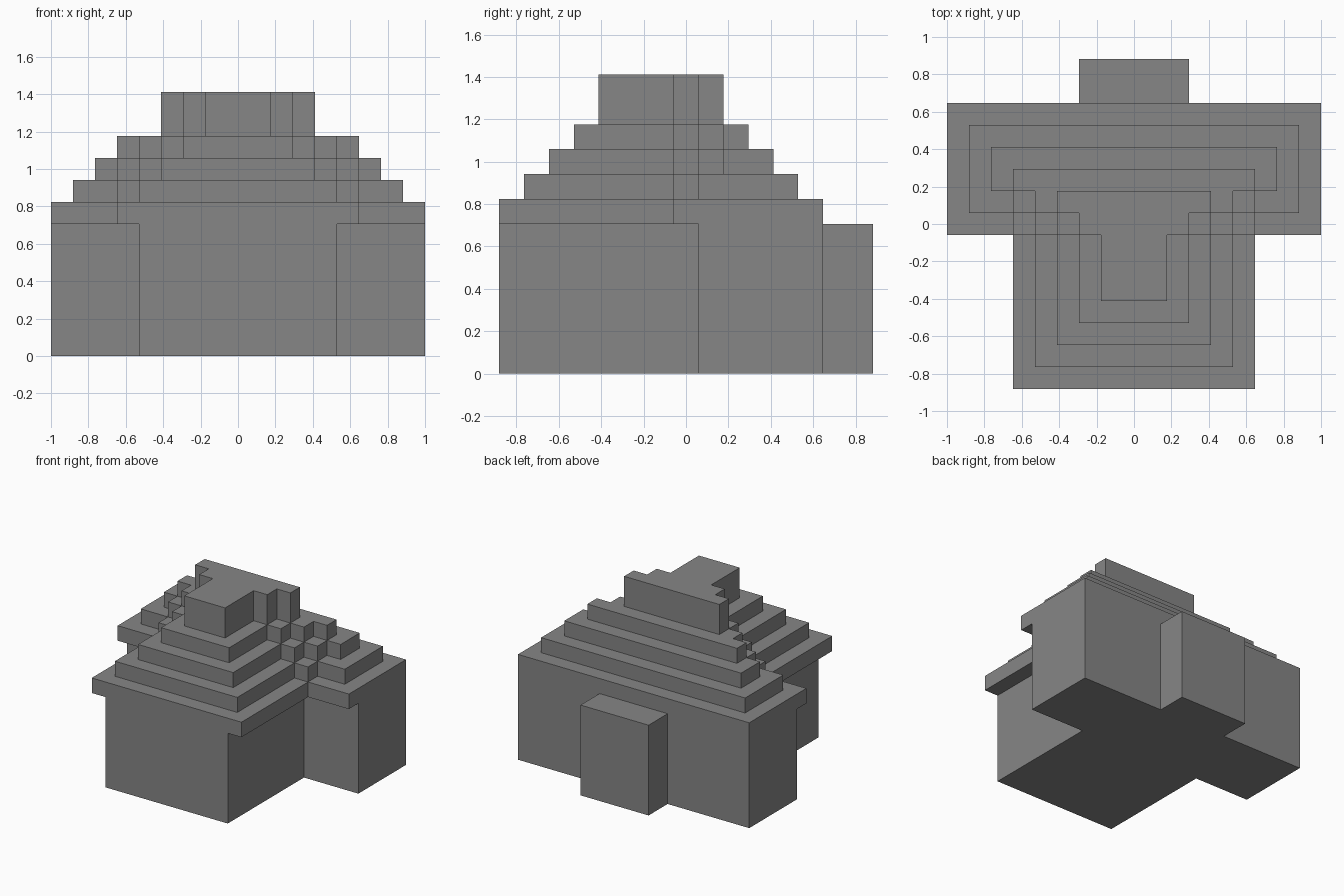
import bpy
import bmesh

cube = bpy.data.objects.get("Cube")
if cube:
    bpy.data.objects.remove(cube, do_unlink=True)

U = 2 / 17  # one building block

stone = bpy.data.materials.new("stone grey")
stone.use_nodes = True
grey = (0.24, 0.24, 0.24, 1)
stone.diffuse_color = grey
stone.node_tree.nodes["Principled BSDF"].inputs["Base Color"].default_value = grey


def prism(name, back, rows, z0, z1):
    """Extrude a symmetric plan; rows run back to front as (half width, front y), in blocks."""
    right, y = [], back
    for half, front in rows:
        right += [(half, y), (half, front)]
        y = front
    plan = right + [(-x, y) for x, y in reversed(right)]
    bm = bmesh.new()
    base = bm.faces.new([bm.verts.new((x * U, y * U, z0 * U)) for x, y in plan])
    extruded = bmesh.ops.extrude_face_region(bm, geom=[base], use_keep_orig=True)
    top = [v for v in extruded["geom"] if isinstance(v, bmesh.types.BMVert)]
    bmesh.ops.translate(bm, verts=top, vec=(0, 0, (z1 - z0) * U))
    bmesh.ops.recalc_face_normals(bm, faces=bm.faces[:])
    mesh = bpy.data.meshes.new(name)
    bm.to_mesh(mesh)
    bm.free()
    mesh.materials.append(stone)
    obj = bpy.data.objects.new(name, mesh)
    bpy.context.collection.objects.link(obj)


# T-shaped walls and the chimney block behind them
prism("walls", 5.5, [(8.5, 0.5), (4.5, -7.5)], 0, 6)
prism("back_block", 7.5, [(2.5, 5.5)], 0, 6)

# Stepped roof: each tier shrinks by one block, with stairs filling the valleys
for k in range(5):
    back = 5.5 - k
    rows = [(8.5 - k, k - 0.5)]
    rows += [(6.5 - k + j, j - 0.5) for j in reversed(range(k))]
    rows += [(5.5 - k, k - 7.5)]
    rows = [r for r in rows if r[1] < back]
    prism(f"roof_tier_{k + 1}", back, rows, 6 + k, 12 if k == 4 else 7 + k)
